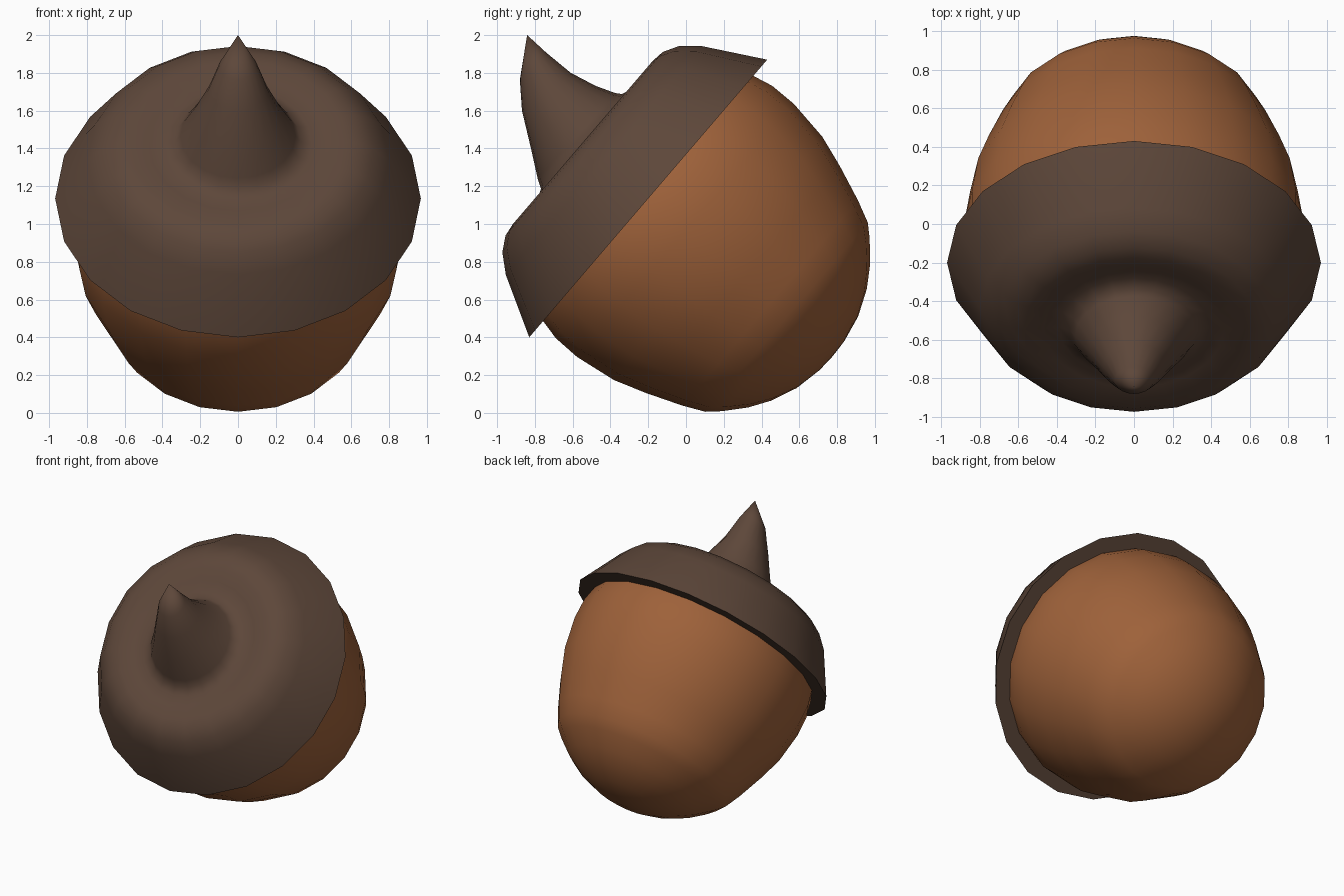
import bpy, bmesh, math

if "Cube" in bpy.data.objects:
    bpy.data.objects.remove(bpy.data.objects["Cube"])

SIDES = 20
TILT = math.radians(49.4)       # acorn leans towards the front
CENTRE = (0, -0.20, 1.135)      # middle of the cap rim


def material(name, rgb):
    m = bpy.data.materials.new(name)
    m.diffuse_color = (*rgb, 1)
    m.use_nodes = True
    m.node_tree.nodes["Principled BSDF"].inputs["Base Color"].default_value = m.diffuse_color
    return m


def lathe(name, rings, mat):
    """Skin rings of (radius, height, sideways shift, slope); radius 0 is a tip."""
    bm = bmesh.new()
    loops = []
    for r, h, shift, slope in rings:
        if r == 0:
            loops.append([bm.verts.new((0, shift, h))])
            continue
        loop = []
        for i in range(SIDES):
            a = 2 * math.pi * i / SIDES
            y = r * math.sin(a)
            loop.append(bm.verts.new((r * math.cos(a), shift + y, h + slope * y)))
        loops.append(loop)
    for lo, hi in zip(loops, loops[1:]):
        for i in range(SIDES):
            j = (i + 1) % SIDES
            if len(lo) == 1:
                bm.faces.new((lo[0], hi[j], hi[i]))
            elif len(hi) == 1:
                bm.faces.new((lo[i], lo[j], hi[0]))
            else:
                bm.faces.new((lo[i], lo[j], hi[j], hi[i]))
    bmesh.ops.recalc_face_normals(bm, faces=bm.faces)
    me = bpy.data.meshes.new(name)
    bm.to_mesh(me)
    bm.free()
    me.materials.append(mat)
    ob = bpy.data.objects.new(name, me)
    bpy.context.collection.objects.link(ob)
    ob.location = CENTRE
    ob.rotation_euler = (TILT, 0, 0)
    bpy.ops.object.select_all(action='DESELECT')
    ob.select_set(True)
    bpy.context.view_layer.objects.active = ob
    bpy.ops.object.shade_smooth_by_angle(angle=math.radians(65))
    return ob


nut_brown = material("nut_brown", (0.34, 0.12, 0.042))
cap_brown = material("cap_brown", (0.11, 0.063, 0.042))

# Nut: rounded body, from its tip up to just inside the cap
nut = [(0, -1.285), (0.10, -1.28), (0.25, -1.25), (0.39, -1.19), (0.495, -1.122),
       (0.60, -1.03), (0.66, -0.965), (0.715, -0.85), (0.79, -0.66), (0.848, -0.487),
       (0.882, -0.26), (0.88, -0.11), (0.855, 0.0), (0.81, 0.12)]
lathe("nut", [(r, h, 0, 0) for r, h in nut], nut_brown)

# Cap: flat underside, sloped wall, rounded shoulder and slightly dished top
cap = [(0.82, 0.0), (0.968, 0.0), (0.797, 0.31), (0.718, 0.402), (0.64, 0.446),
       (0.57, 0.456), (0.47, 0.448), (0.39, 0.44)]
# Stem: bent cone growing out of the cap
stem = [(0.33, 0.465, 0.0, 0.0), (0.305, 0.505, 0.005, -0.03), (0.237, 0.622, 0.034, -0.09),
        (0.16, 0.778, 0.078, -0.2), (0.10, 0.92, 0.135, -0.05), (0, 1.05, 0.24, 0)]
lathe("cap_and_stem", [(r, h, 0, 0) for r, h in cap] + stem, cap_brown)
